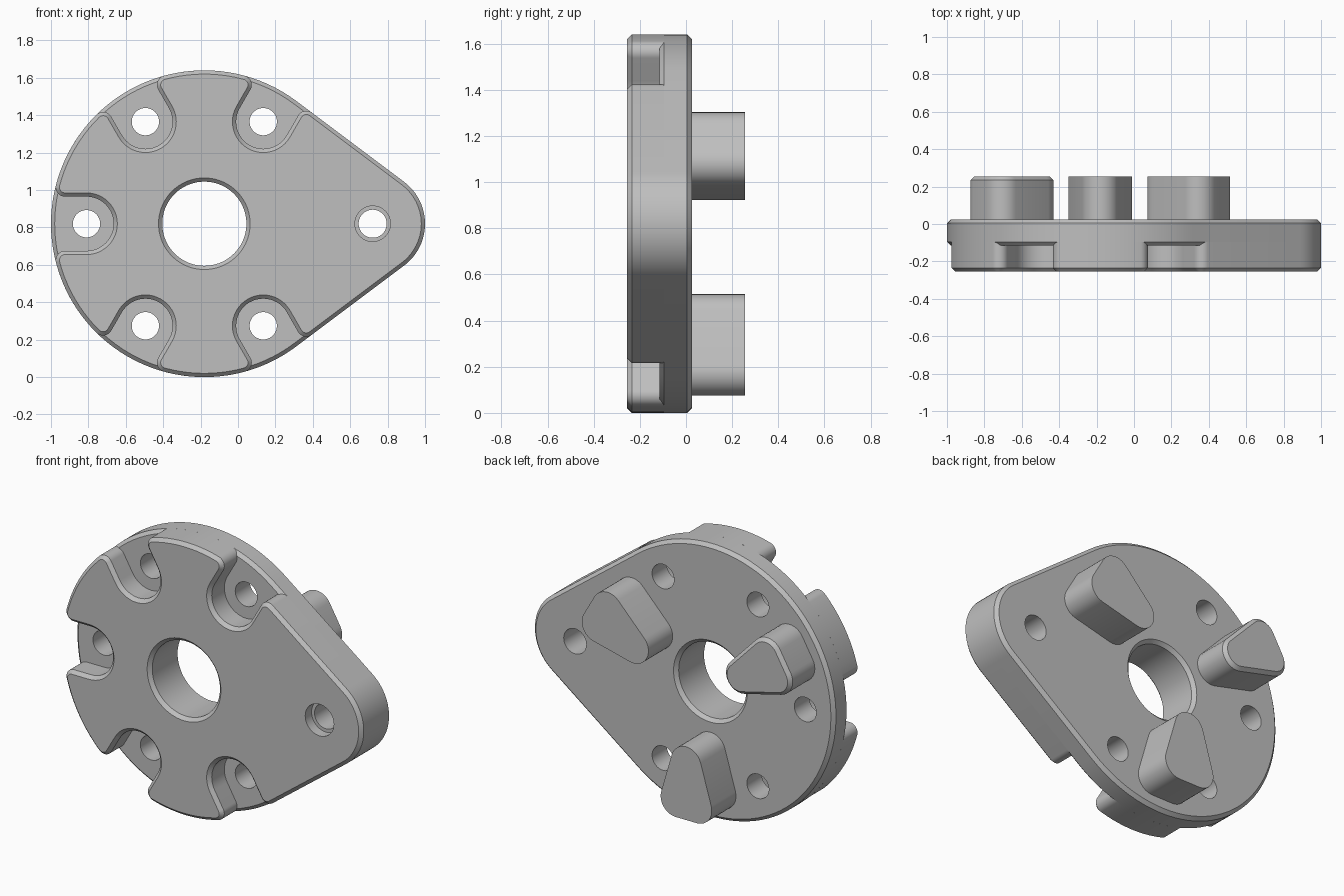
import bpy, bmesh
from math import sin, cos, asin, acos, atan2, sqrt, degrees, radians
from mathutils import Matrix, Vector

if "Cube" in bpy.data.objects:
    bpy.data.objects.remove(bpy.data.objects["Cube"], do_unlink=True)

# Main dimensions
CX, CZ = -0.18, 0.82            # centre of the round part
R = 0.82                        # round part radius
NOSE_X, NOSE_R = 0.90, 0.28     # rounded nose, relative to centre
HOLE_RING, HOLE_R = 0.63, 0.073
SLOT_W, FILLET = 0.145, 0.05    # slot half width and lobe corner radius
CH = 0.02                       # chamfer
FRONT, FLOOR, BACK, PIN_END = -0.255, -0.115, 0.025, 0.255
TANGENT = degrees(acos((R - NOSE_R) / NOSE_X))
SLOTS = [60, 120, 180, 240, 300]

metal = bpy.data.materials.new("grey metal")
grey = (0.52, 0.52, 0.52, 1)
metal.diffuse_color = grey
metal.use_nodes = True
metal.node_tree.nodes["Principled BSDF"].inputs["Base Color"].default_value = grey


def polar(r, deg):
    return Vector((r * cos(radians(deg)), r * sin(radians(deg))))


def arc(centre, r, a0, a1, n):
    return [Vector(centre) + polar(r, a0 + (a1 - a0) * i / n) for i in range(n + 1)]


def circle(centre, r, n=48):
    return arc(centre, r, 0, 360, n)[:-1]


def flange_outline(d):
    """Teardrop: nose arc and large arc joined by tangent lines."""
    return (arc((NOSE_X, 0), NOSE_R - d, -TANGENT, TANGENT, 24)
            + arc((0, 0), R - d, TANGENT, 360 - TANGENT, 80))


def line_corner(slot):
    """Centre of the corner between the first slot wall and the tangent line."""
    wall, line = polar(1, slot - 90), polar(1, TANGENT)
    m = Matrix((wall, line))
    return m.inverted() @ Vector((SLOT_W + FILLET, R - FILLET))


def lobed_outline(d):
    """Teardrop with open slots; d shrinks the shape evenly."""
    pts = arc((NOSE_X, 0), NOSE_R - d, -TANGENT, TANGENT, 24)
    side = degrees(asin((SLOT_W + FILLET) / (R - FILLET)))
    for i, a in enumerate(SLOTS):
        entry, start = polar(R - FILLET, a - side), a - side
        leave, end = polar(R - FILLET, a + side), a + side
        if i == 0:
            entry, start = line_corner(a), TANGENT
        if i == len(SLOTS) - 1:
            c = line_corner(SLOTS[0])
            leave, end = Vector((c.x, -c.y)), 360 - TANGENT
        pts += arc(entry, FILLET - d, start, a + 90, 10)
        pts += arc(polar(HOLE_RING, a), SLOT_W + d, a - 90, a - 270, 24)
        pts += arc(leave, FILLET - d, a - 90, end, 10)
        if i < len(SLOTS) - 1:
            pts += arc((0, 0), R - d, end, SLOTS[i + 1] - side, 10)[1:-1]
    return pts


def pin_outline(angle, d):
    """Rounded triangle with its point towards the centre."""
    tip, base, half, r = 0.405, 0.645, 0.07, 0.10
    lean = 90 + degrees(atan2(half, base - tip))
    pts = (arc((base, -half), r - d, -lean, 0, 10)
           + arc((base, half), r - d, 0, lean, 10)
           + arc((tip, 0), r - d, lean, 360 - lean, 12))
    clean = [p for i, p in enumerate(pts) if (p - pts[i - 1]).length > 1e-5]
    turn = Matrix.Rotation(radians(angle), 2)
    return [turn @ p for p in clean]


def solid(name, walls):
    """Each wall is a list of (y, outline) rings; the ends are capped together."""
    bm = bmesh.new()
    ends = ([], [])
    for rings in walls:
        loops = [[bm.verts.new((CX + p.x, y, CZ + p.y)) for p in pts] for y, pts in rings]
        n = len(loops[0])
        for lo, hi in zip(loops, loops[1:]):
            for i in range(n):
                j = (i + 1) % n
                bm.faces.new((lo[i], lo[j], hi[j], hi[i]))
        for cap, loop in zip(ends, (loops[0], loops[-1])):
            cap += [bm.edges.get((loop[i], loop[(i + 1) % n])) for i in range(n)]
    for cap, ny in zip(ends, (-1, 1)):
        bmesh.ops.triangle_fill(bm, edges=cap, use_beauty=True, normal=(0, ny, 0))
    bmesh.ops.recalc_face_normals(bm, faces=bm.faces[:])
    mesh = bpy.data.meshes.new(name)
    bm.to_mesh(mesh)
    bm.free()
    mesh.materials.append(metal)
    obj = bpy.data.objects.new(name, mesh)
    bpy.context.collection.objects.link(obj)
    bpy.ops.object.select_all(action='DESELECT')
    obj.select_set(True)
    bpy.context.view_layer.objects.active = obj
    bpy.ops.object.shade_smooth_by_angle(angle=radians(30))
    return obj


BORE, NOSE_HOLE, SINK = 0.225, 0.075, 0.095
SEAM = FLOOR + CH
nose = (NOSE_X, 0)

# Back flange with bore, nose hole and slot holes
flange = [[(FLOOR, flange_outline(CH)), (SEAM, flange_outline(0)),
           (BACK - CH, flange_outline(0)), (BACK, flange_outline(CH))],
          [(FLOOR, circle((0, 0), BORE, 72)), (BACK - CH, circle((0, 0), BORE, 72)),
           (BACK, circle((0, 0), BORE + CH, 72))],
          [(FLOOR, circle(nose, NOSE_HOLE)), (BACK, circle(nose, NOSE_HOLE))]]
for a in SLOTS:
    hole = circle(polar(HOLE_RING, a), HOLE_R)
    flange.append([(FLOOR, hole), (BACK, hole)])
solid("back_flange", flange)

# Front lobed plate with bore and counterbored nose hole
LEDGE = FRONT + 0.06
solid("front_lobed_plate", [
    [(FRONT, lobed_outline(CH)), (FRONT + CH, lobed_outline(0)), (SEAM, lobed_outline(0))],
    [(FRONT, circle((0, 0), BORE + CH, 72)), (FRONT + CH, circle((0, 0), BORE, 72)),
     (SEAM, circle((0, 0), BORE, 72))],
    [(FRONT, circle(nose, SINK)), (LEDGE, circle(nose, SINK)),
     (LEDGE, circle(nose, NOSE_HOLE)), (SEAM, circle(nose, NOSE_HOLE))]])

# Three rear drive pins, one with a chamfered end
for name, angle, d in (("upper_left_pin", 30, 0), ("upper_right_pin", 150, CH),
                       ("lower_pin", 270, 0)):
    rings = [(BACK - 0.01, pin_outline(angle, 0)), (PIN_END - d, pin_outline(angle, 0))]
    if d:
        rings.append((PIN_END, pin_outline(angle, d)))
    solid(name, [rings])
